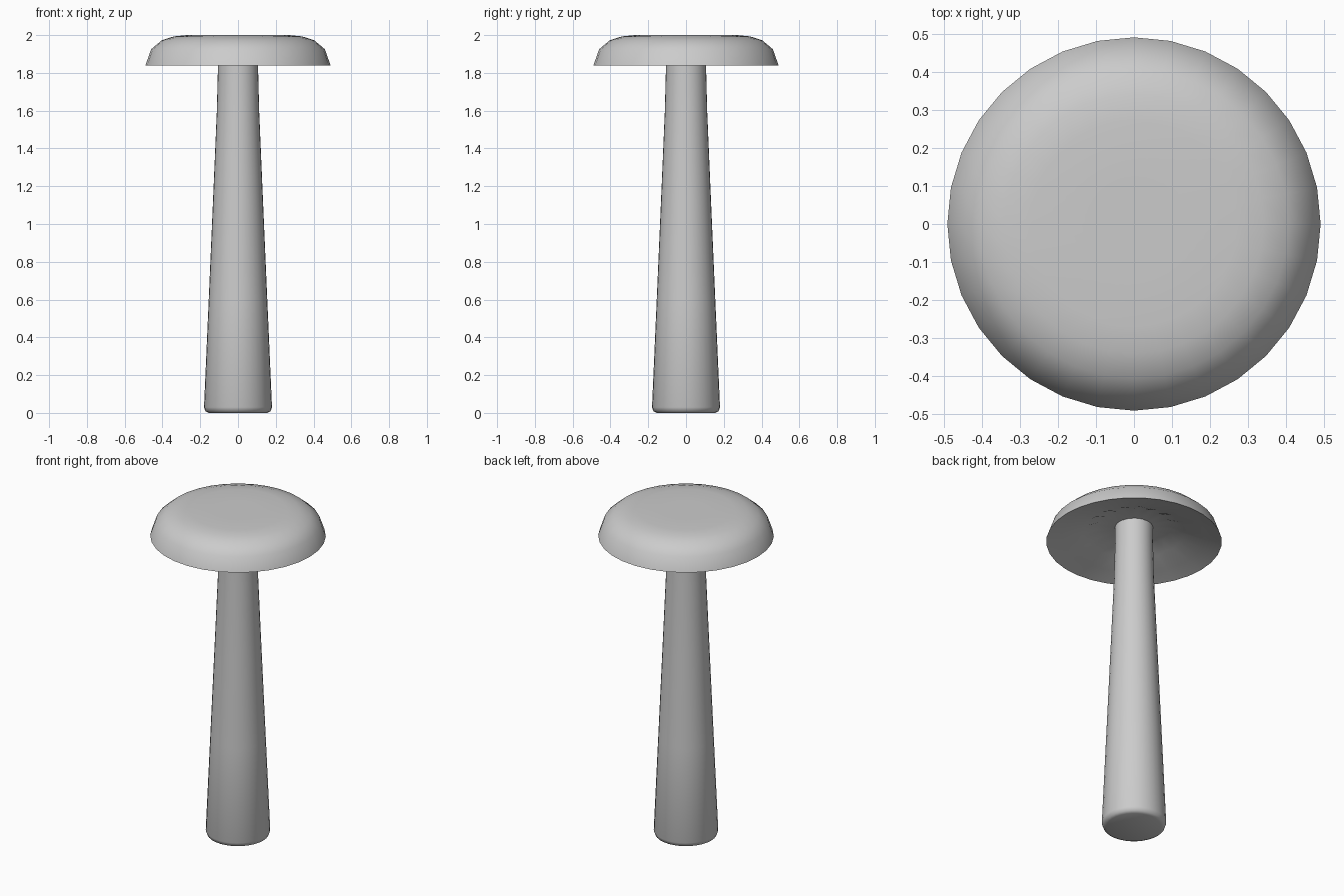
import bpy, bmesh
from math import sin, cos, tau, radians

if "Cube" in bpy.data.objects:
    bpy.data.objects.remove(bpy.data.objects["Cube"])


def lathe(name, rings, sides, close_start=False, close_end=False):
    """Revolve rings of (radius, z, ripple); ripple lifts every other vertex."""
    bm = bmesh.new()
    loops = []
    for r, z, ripple in rings:
        loops.append([bm.verts.new((r * cos(tau * i / sides), r * sin(tau * i / sides),
                                    z + (ripple if i % 2 else 0))) for i in range(sides)])
    for a, b in zip(loops, loops[1:]):
        for i in range(sides):
            j = (i + 1) % sides
            bm.faces.new((a[i], a[j], b[j], b[i]))
    if close_start:
        bm.faces.new(loops[0][::-1])
    if close_end:
        bm.faces.new(loops[-1])
    bmesh.ops.recalc_face_normals(bm, faces=bm.faces)
    me = bpy.data.meshes.new(name)
    bm.to_mesh(me)
    bm.free()
    ob = bpy.data.objects.new(name, me)
    bpy.context.collection.objects.link(ob)
    bpy.context.view_layer.objects.active = ob
    ob.select_set(True)
    bpy.ops.object.shade_smooth_by_angle(angle=radians(60))
    ob.select_set(False)
    return ob


# Tapered stem with a softened foot
lathe("stem", [(0.155, 0, 0), (0.172, 0.008, 0), (0.18, 0.03, 0), (0.155, 0.6, 0),
               (0.132, 1.13, 0), (0.112, 1.6, 0), (0.106, 1.84, 0), (0.106, 1.94, 0)],
      32, True, True)

# Cap: hollow gilled underside, thin rim, rounded flat top
lathe("cap", [(0.10, 1.93, 0), (0.21, 1.925, 0.012), (0.28, 1.895, 0.012),
              (0.40, 1.868, 0.004), (0.49, 1.84, 0), (0.46, 1.925, 0), (0.405, 1.972, 0),
              (0.34, 1.993, 0), (0.27, 2.0, 0), (0.12, 2.0, 0)],
      32, True, True)
